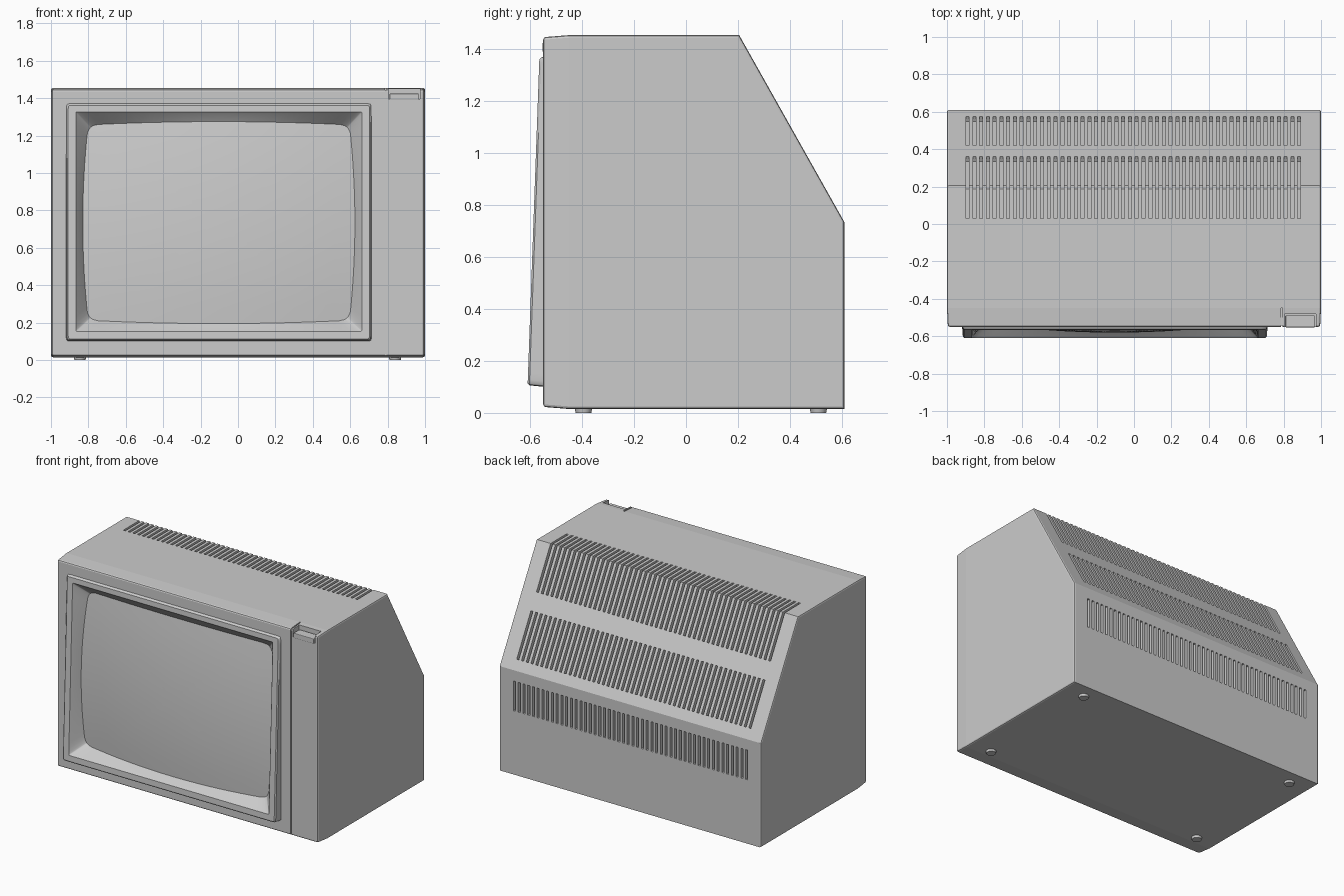
import bpy, bmesh, math
from mathutils import Vector

if "Cube" in bpy.data.objects:
    bpy.data.objects.remove(bpy.data.objects["Cube"])


def make_object(name, bm, smooth=None):
    bmesh.ops.recalc_face_normals(bm, faces=bm.faces)
    mesh = bpy.data.meshes.new(name)
    bm.to_mesh(mesh)
    bm.free()
    ob = bpy.data.objects.new(name, mesh)
    bpy.context.collection.objects.link(ob)
    if smooth:
        activate(ob)
        bpy.ops.object.shade_smooth_by_angle(angle=math.radians(smooth))
    return ob


def activate(ob):
    bpy.ops.object.select_all(action='DESELECT')
    ob.select_set(True)
    bpy.context.view_layer.objects.active = ob


def prism(bm, profile, x0, x1):
    """Extrude a (y, z) profile from x0 to x1."""
    a = [bm.verts.new((x0, y, z)) for y, z in profile]
    b = [bm.verts.new((x1, y, z)) for y, z in profile]
    n = len(a)
    bm.faces.new(a)
    bm.faces.new(b[::-1])
    for i in range(n):
        bm.faces.new((a[i], b[i], b[(i + 1) % n], a[(i + 1) % n]))


def box(bm, x0, x1, y0, y1, z0, z1):
    prism(bm, [(y0, z0), (y1, z0), (y1, z1), (y0, z1)], x0, x1)


def bevel_edges(bm, test, width, segments=2):
    edges = [e for e in bm.edges if test(*[v.co for v in e.verts])]
    bmesh.ops.bevel(bm, geom=edges, offset=width, segments=segments,
                    profile=0.5, affect='EDGES')


def cut(ob, bm):
    cutter = make_object("cutter", bm)
    cutter.hide_render = True
    mod = ob.modifiers.new("cut", 'BOOLEAN')
    mod.operation = 'DIFFERENCE'
    mod.solver = 'EXACT'
    mod.object = cutter
    activate(ob)
    bpy.ops.object.modifier_apply(modifier=mod.name)
    bpy.data.objects.remove(cutter)


# Rear cabinet with sloping back
SEAM = -0.45
bm = bmesh.new()
prism(bm, [(SEAM, 0.015), (0.61, 0.015), (0.61, 0.735), (0.205, 1.455), (SEAM, 1.455)], -1, 1)
bevel_edges(bm, lambda a, b: a.x == b.x and not (a.y < -0.44 and b.y < -0.44), 0.01)
cabinet = make_object("rear_cabinet", bm)

# Three rows of ventilation slots
n = Vector((0.72, 0.405)).normalized()


def slope(y, off):
    return tuple(Vector((y, 1.455 - (y - 0.205) * 0.72 / 0.405)) + n * off)


rows = [
    [(0.03, 1.495), (0.228, 1.495), slope(0.36, 0.04),
     slope(0.36, -0.03), (0.187, 1.425), (0.03, 1.425)],
    [slope(0.42, 0.04), slope(0.575, 0.04), slope(0.575, -0.03), slope(0.42, -0.03)],
    [(0.58, 0.455), (0.65, 0.455), (0.65, 0.66), (0.58, 0.66)],
]
bm = bmesh.new()
for profile in rows:
    for i in range(50):
        x = -0.89 + i * 1.773 / 49
        prism(bm, profile, x - 0.008, x + 0.008)
cut(cabinet, bm)

# Front shell, slightly tapered
bm = bmesh.new()
prism(bm, [(-0.55, 0.023), (SEAM, 0.015), (SEAM, 1.455), (-0.55, 1.447)], -1, 1)
for v in bm.verts:
    if v.co.y < -0.5:
        v.co.x *= 0.995
bevel_edges(bm, lambda a, b: not (a.y > -0.46 and b.y > -0.46), 0.01)
shell = make_object("front_shell", bm)

# Screen pocket, button notch and control panel groove
bm = bmesh.new()
box(bm, -0.88, 0.675, -0.7, -0.46, 0.14, 1.34)
box(bm, 0.805, 0.972, -0.7, -0.482, 1.395, 1.6)
box(bm, 0.787, 0.795, -0.7, -0.543, -0.1, 1.6)
cut(shell, bm)
bm = bmesh.new()
box(bm, 0.787, 0.795, -0.7, -0.4, 1.443, 1.6)
cut(shell, bm)

# Power button
bm = bmesh.new()
box(bm, 0.811, 0.966, -0.553, -0.488, 1.39, 1.425)
bevel_edges(bm, lambda a, b: True, 0.004)
make_object("power_button", bm)

# Outlines shared by bezel and screen
M = 24
T = [-math.cos(math.pi * i / M) for i in range(M)]
SQUARE = ([(t, -1) for t in T] + [(1, t) for t in T] +
          [(-t, 1) for t in T] + [(-1, -t) for t in T])
CX, CZ = -0.1025, 0.735


def face_y(z):
    return -0.61 + 0.036 * (z - 0.11)


def glass_y(x, z):
    return face_y(z) + 0.01 + 0.1 * (x - CX) ** 2 + 0.1 * (z - CZ) ** 2


def outline(x0, x1, z0, z1, r, bulge=0.0):
    """Rounded rectangle with optionally bowed sides, as (x, z) points."""
    cx, cz, hx, hz = (x0 + x1) / 2, (z0 + z1) / 2, (x1 - x0) / 2, (z1 - z0) / 2
    pts = []
    for u, v in SQUARE:
        p = Vector((u * hx, v * hz))
        c = Vector((max(r - hx, min(hx - r, p.x)), max(r - hz, min(hz - r, p.y))))
        d = p - c
        if d.length > 1e-6:
            p = c + d.normalized() * r
        a, b = p.x / hx, p.y / hz
        pts.append((cx + p.x * (1 - bulge * 1.2 * b * b), cz + p.y * (1 - bulge * a * a)))
    return pts


def ring(bm, pts, yfun):
    return [bm.verts.new((x, yfun(x, z), z)) for x, z in pts]


def bridge(bm, a, b):
    for i in range(len(a)):
        j = (i + 1) % len(a)
        bm.faces.new((a[i], a[j], b[j], b[i]))


# Sloping screen bezel with funnel down to the glass
glass = outline(-0.83, 0.625, 0.195, 1.275, 0.05, 0.033)
bm = bmesh.new()
rings = [
    ring(bm, outline(-0.92, 0.715, 0.10, 1.375, 0.015), lambda x, z: -0.54),
    ring(bm, outline(-0.915, 0.71, 0.106, 1.369, 0.015), lambda x, z: face_y(z) + 0.007),
    ring(bm, outline(-0.908, 0.703, 0.113, 1.362, 0.012), lambda x, z: face_y(z)),
    ring(bm, outline(-0.867, 0.662, 0.153, 1.327, 0.006), lambda x, z: face_y(z)),
    ring(bm, outline(-0.862, 0.657, 0.158, 1.322, 0.006), lambda x, z: face_y(z) + 0.006),
    ring(bm, glass, glass_y),
]
for i in range(len(rings)):
    bridge(bm, rings[i], rings[(i + 1) % len(rings)])
make_object("screen_bezel", bm, 30)

# Bulging screen glass
bm = bmesh.new()
rings = [ring(bm, [(CX + (x - CX) * k, CZ + (z - CZ) * k) for x, z in glass], glass_y)
         for k in (1, 0.85, 0.7, 0.55, 0.4, 0.25, 0.1)]
for a, b in zip(rings, rings[1:]):
    bridge(bm, a, b)
bm.faces.new(rings[-1])
screen = make_object("screen_glass", bm, 60)
if screen.data.polygons[-1].normal.y > 0:
    screen.data.flip_normals()

# Four round feet
for side, x in (("left", -0.845), ("right", 0.84)):
    for end, y in (("front", -0.395), ("back", 0.51)):
        bm = bmesh.new()
        bmesh.ops.create_cone(bm, cap_ends=True, segments=24, radius1=0.03,
                              radius2=0.034, depth=0.02)
        bmesh.ops.translate(bm, verts=bm.verts, vec=(x, y, 0.01))
        make_object(f"foot_{end}_{side}", bm, 30)
